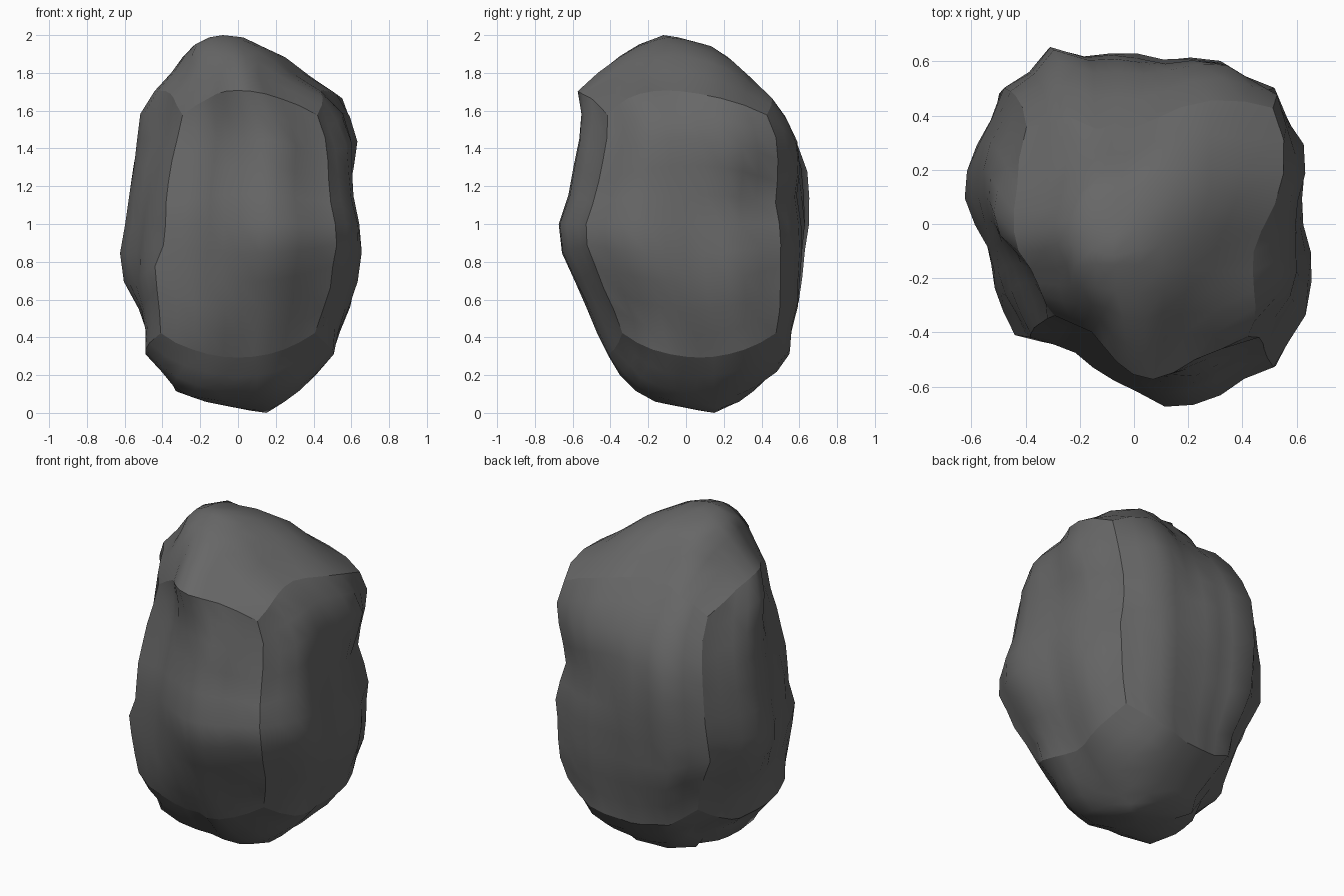
import bpy, bmesh, math
from mathutils import Vector, noise

if "Cube" in bpy.data.objects:
    bpy.data.objects.remove(bpy.data.objects["Cube"])

# Silhouette profiles: (height, half-extent coordinate)
X_MIN = [(0, .15), (.02, 0), (.09, -.34), (.2, -.39), (.31, -.5), (.53, -.57), (.77, -.67),
         (1.05, -.62), (1.3, -.59), (1.61, -.54), (1.77, -.4), (1.94, -.27), (1.99, -.16), (2, -.08)]
X_MAX = [(0, .15), (.02, .19), (.09, .3), (.18, .4), (.32, .5), (.5, .6), (.64, .645), (.88, .67),
         (1.17, .63), (1.43, .645), (1.61, .58), (1.78, .35), (1.9, .22), (1.99, .03), (2, -.08)]
Y_MIN = [(0, .15), (.03, -.05), (.07, -.23), (.18, -.33), (.3, -.4), (.45, -.52), (.64, -.6),
         (.94, -.71), (1.2, -.64), (1.5, -.6), (1.7, -.59), (1.82, -.48), (1.94, -.3), (2, -.12)]
Y_MAX = [(0, .15), (.06, .3), (.14, .4), (.25, .53), (.45, .6), (.6, .65), (.98, .68), (1.3, .65),
         (1.48, .59), (1.6, .5), (1.68, .4), (1.86, .25), (1.94, .15), (1.98, .02), (2, -.12)]

# Outline seen from above
PLAN = [(.66, -.08), (.635, .08), (.63, .31), (.5, .51), (.33, .64), (.08, .64), (-.05, .66),
        (-.24, .64), (-.34, .68), (-.44, .55), (-.57, .36), (-.66, .17), (-.62, 0), (-.57, -.12),
        (-.49, -.38), (-.38, -.47), (-.23, -.52), (0, -.64), (.15, -.69), (.35, -.58),
        (.5, -.48), (.63, -.32)]

# Bulges and hollows on the four corners: angle, then (height, offset)
CORNERS = [
    (45, [(0, 0), (.2, .04), (.87, 0), (1.1, -.04), (1.4, .05), (1.7, .1), (1.85, .07), (1.96, 0)]),
    (135, [(0, 0), (.2, -.08), (.5, -.04), (1, .02), (1.3, .02), (1.7, -.02), (2, 0)]),
    (225, [(0, 0), (.2, .13), (.5, .08), (.65, .03), (.87, -.04), (1.1, -.02), (1.5, -.07),
           (1.65, -.09), (1.8, -.05), (1.95, 0)]),
    (315, [(0, 0), (.2, .05), (.5, -.03), (.95, .05), (1.1, .02), (1.6, -.04), (1.8, -.06), (2, 0)]),
]


def lookup(table, t):
    for (a, u), (b, v) in zip(table, table[1:]):
        if t <= b:
            return u + (v - u) * max(0, t - a) / (b - a)
    return table[-1][1]


# Plan radius by angle, wrapped round once at both ends
polar = sorted((math.atan2(y, x), math.hypot(x, y)) for x, y in PLAN)
polar = ([(polar[-1][0] - math.tau, polar[-1][1])] + polar
         + [(polar[0][0] + math.tau, polar[0][1])])


def rock_point(d, ridge):
    z = 1 + d.z
    a = math.atan2(d.y, d.x)
    r = lookup(polar, a)
    pole = math.hypot(d.x, d.y) < 1e-5
    if pole:
        r = 0
    u, v = r * math.cos(a) / .66, r * math.sin(a) / .68
    x0, x1, y0, y1 = (lookup(t, z) for t in (X_MIN, X_MAX, Y_MIN, Y_MAX))
    # plates sit a little inside the outline, ridges stand proud
    lump = (1 if ridge else .955) + .03 * noise.noise(d * 3.2 + Vector((4.1, 2.7, 1.3)))
    p = Vector(((x0 + x1) / 2 + u * (x1 - x0) / 2 * lump,
                (y0 + y1) / 2 + v * (y1 - y0) / 2 * lump, z))
    if not pole:
        out = Vector((math.cos(a), math.sin(a), 0))
        for angle, table in CORNERS:
            c = math.cos(a - math.radians(angle))
            if c > .7072:
                p += out * lookup(table, z) * (2 * c * c - 1)
    return p


# Boulder: a rounded cube of six smooth plates meeting in hard ridges
bm = bmesh.new()
bmesh.ops.create_cube(bm, size=2)
bmesh.ops.subdivide_edges(bm, edges=bm.edges[:], cuts=9, use_grid_fill=True)
bm.normal_update()
for e in bm.edges:
    e.smooth = e.calc_face_angle(0) < .5
for v in bm.verts:
    ridge = any(not e.smooth for e in v.link_edges)
    d = Vector([math.tan(c * math.pi / 4) for c in v.co]).normalized()
    v.co = rock_point(d, ridge)
for f in bm.faces:
    f.smooth = True
bmesh.ops.recalc_face_normals(bm, faces=bm.faces[:])

# Stand on the ground
low = min(v.co.z for v in bm.verts)
for v in bm.verts:
    v.co.z -= low

mesh = bpy.data.meshes.new("boulder")
bm.to_mesh(mesh)
bm.free()
stone = bpy.data.materials.new("dark grey stone")
stone.diffuse_color = (.135, .135, .135, 1)
stone.use_nodes = True
stone.node_tree.nodes["Principled BSDF"].inputs["Base Color"].default_value = stone.diffuse_color
mesh.materials.append(stone)
bpy.context.collection.objects.link(bpy.data.objects.new("boulder", mesh))
